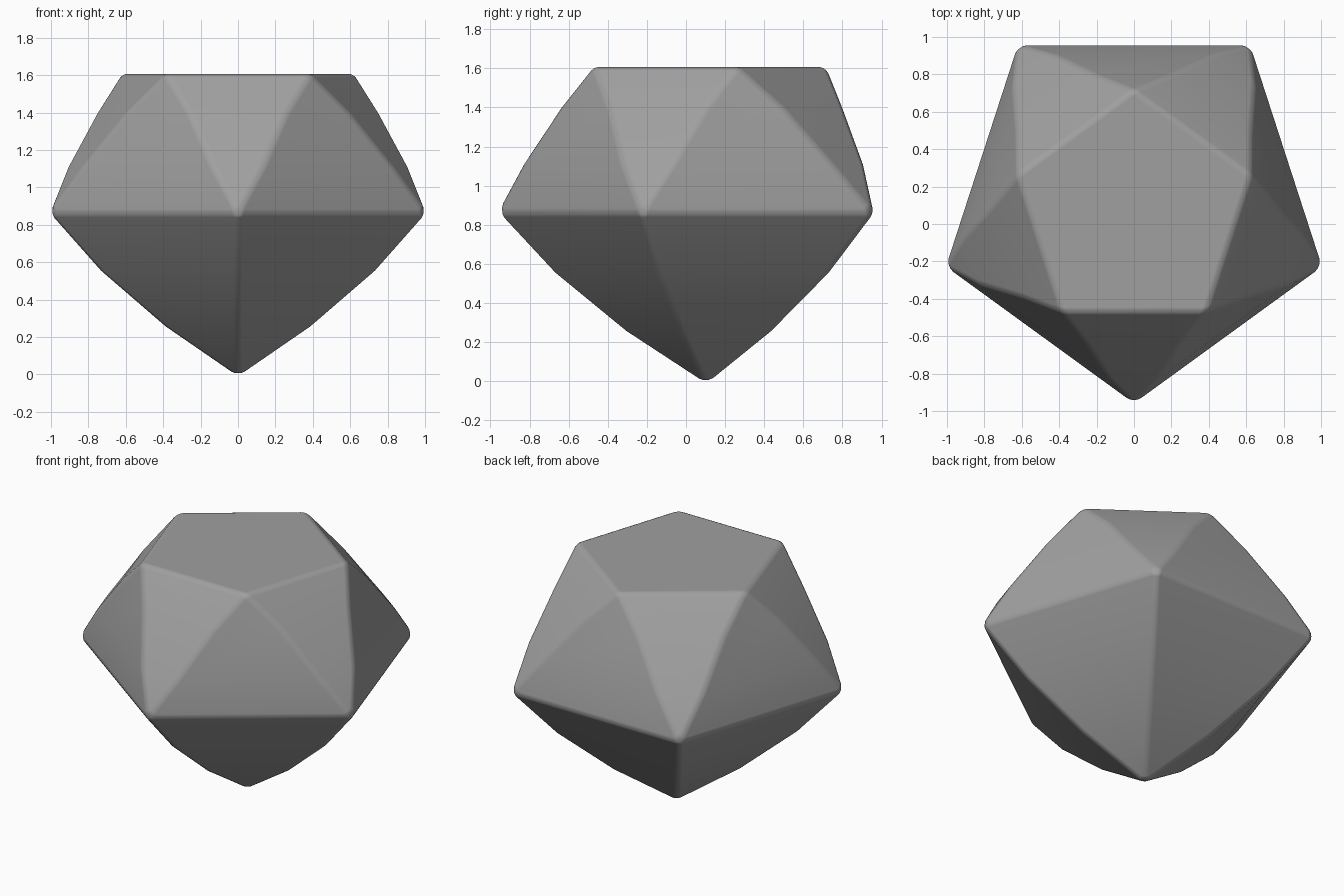
import bpy
import bmesh
from math import cos, sin, pi
from mathutils import Vector

cube = bpy.data.objects.get("Cube")
if cube:
    bpy.data.objects.remove(cube, do_unlink=True)


def pentagon(radius, cy, z, turn):
    """Five points around (0, cy, z), starting at the given angle."""
    return [Vector((radius * cos(turn + i * 2 * pi / 5),
                    cy + radius * sin(turn + i * 2 * pi / 5), z)) for i in range(5)]


# Main rings: wide girdle with a corner to the front, small crown turned half a step
girdle = pentagon(1.062, 0.1, 0.86, -pi / 2)
crown = pentagon(0.655, 0.06, 1.607, -pi / 2 + pi / 5)
points = girdle + crown + [Vector((0, 0.1, -0.015))]

# Bowed lower rows between the bottom tip and the girdle
for radius, z in ((0.415, 0.257), (0.778, 0.555)):
    points += pentagon(radius, 0.1, z, -pi / 2)

# Bowed upper rows, on the slanted edges joining girdle and crown
for t, swell, z in ((1 / 3, 1.034, 1.108), (2 / 3, 1.003, 1.398)):
    middle = Vector((0, 0.1 - 0.04 * t, 0))
    for i in range(5):
        for j in (i, i - 1):
            p = middle + (girdle[i].lerp(crown[j], t) - middle) * swell
            points.append(Vector((p.x, p.y, z)))

# Skin the rings into one convex stone with clean flat facets
bm = bmesh.new()
for p in points:
    bm.verts.new(p)
bmesh.ops.convex_hull(bm, input=bm.verts[:])
bmesh.ops.dissolve_limit(bm, angle_limit=0.03, verts=bm.verts[:], edges=bm.edges[:])
bmesh.ops.recalc_face_normals(bm, faces=bm.faces[:])
mesh = bpy.data.meshes.new("faceted_stone")
bm.to_mesh(mesh)
bm.free()
stone = bpy.data.objects.new("faceted_stone", mesh)
bpy.context.collection.objects.link(stone)

# Plain grey stone
grey = bpy.data.materials.new("stone_grey")
grey.use_nodes = True
colour = (0.35, 0.35, 0.35, 1)
grey.diffuse_color = colour
grey.node_tree.nodes["Principled BSDF"].inputs["Base Color"].default_value = colour
mesh.materials.append(grey)

# Soft rounding on the main ridges only; the gentle row bends stay smooth
bpy.context.view_layer.objects.active = stone
stone.select_set(True)
bevel = stone.modifiers.new("ridge_rounding", "BEVEL")
bevel.width = 0.025
bevel.segments = 3
bevel.limit_method = "ANGLE"
bevel.angle_limit = pi / 9
bpy.ops.object.modifier_apply(modifier=bevel.name)
bpy.ops.object.shade_smooth_by_angle(angle=pi / 6)
normals = stone.modifiers.new("flat_facets", "WEIGHTED_NORMAL")
normals.keep_sharp = True
